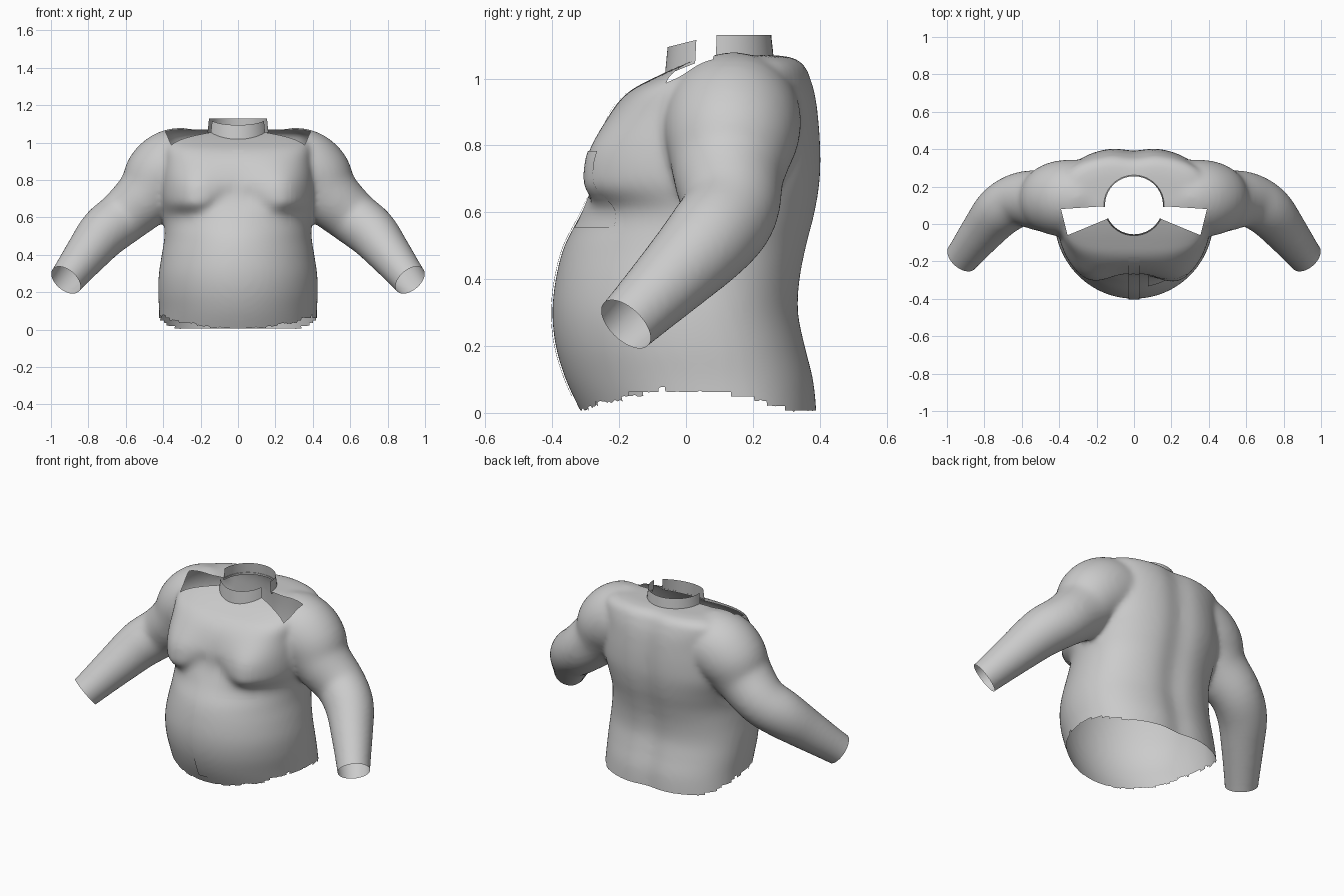
import bpy, bmesh, math
from math import sin, cos, pi
from mathutils import Vector
from mathutils.bvhtree import BVHTree

cube = bpy.data.objects.get("Cube")
if cube:
    bpy.data.objects.remove(cube, do_unlink=True)

grey = bpy.data.materials.new("plain grey cloth")
grey.use_nodes = True
grey.diffuse_color = (0.6, 0.6, 0.6, 1)
grey.node_tree.nodes["Principled BSDF"].inputs["Base Color"].default_value = (0.6, 0.6, 0.6, 1)


def add_object(name, bm):
    mesh = bpy.data.meshes.new(name)
    bm.to_mesh(mesh)
    bm.free()
    mesh.materials.append(grey)
    for p in mesh.polygons:
        p.use_smooth = True
    ob = bpy.data.objects.new(name, mesh)
    bpy.context.collection.objects.link(ob)
    return ob


def loft(bm, rings, closed=True):
    """Skin a list of point rings; closed rings also get end caps."""
    rows = [[bm.verts.new(p) for p in ring] for ring in rings]
    n = len(rows[0])
    for a, b in zip(rows, rows[1:]):
        for i in range(n if closed else n - 1):
            j = (i + 1) % n
            bm.faces.new((a[i], a[j], b[j], b[i]))
    if closed:
        bm.faces.new(rows[0][::-1])
        bm.faces.new(rows[-1])


def spline(table, steps=5):
    """Smooth curve through every row of a table."""
    rows = [Vector(r) for r in table]
    out = []
    for i in range(len(rows) - 1):
        p0, p1, p2 = rows[max(i - 1, 0)], rows[i], rows[i + 1]
        p3 = rows[min(i + 2, len(rows) - 1)]
        for k in range(steps):
            t = k / steps
            out.append(p1 + (p2 - p0) * (t / 2) + (2 * p0 - 5 * p1 + 4 * p2 - p3) * (t * t / 2)
                       + (3 * p1 - p0 - 3 * p2 + p3) * (t ** 3 / 2))
    return out + [rows[-1]]


def ease(t):
    t = max(0, min(1, t))
    return t * t * (3 - 2 * t)


# torso sections: height, half width, front y, back y, front squareness
TORSO = [(-.06, .42, -.28, .4, 2), (0, .422, -.313, .4, 2), (.1, .422, -.36, .39, 2),
         (.2, .427, -.39, .365, 2), (.3, .423, -.4, .345, 2), (.4, .408, -.39, .35, 2),
         (.5, .393, -.364, .37, 2), (.6, .397, -.312, .395, 2.1), (.7, .412, -.27, .41, 2.9),
         (.8, .412, -.258, .411, 3), (.9, .405, -.222, .403, 3.2), (.96, .405, -.172, .393, 3.6),
         (1.0, .4, -.1, .38, 4), (1.035, .38, -.025, .365, 4), (1.06, .33, .04, .335, 3.5),
         (1.07, .27, .09, .28, 3)]
# arm path: x, y, z, radius
ARM = [(.2, .15, .86, .19), (.32, .14, .875, .205), (.41, .135, .82, .2),
       (.49, .128, .715, .168), (.61, .13, .605, .146), (.715, .07, .52, .138),
       (.81, -.04, .405, .117), (.92, -.18, .265, .093), (.98, -.25, .195, .09)]
CUFF = Vector((.92, -.18, .265))
CUFF_DIR = Vector((.52, -.59, -.61)).normalized()


def chest(x, z):
    """Fold that is sharp below and fades out upward."""
    x = abs(x)
    crease = .605 + 3.2 * max(0, .25 - x) ** 2
    shape = ease((z - crease) / .08) * (1 - ease((z - .73) / .23))
    return .06 * shape * math.exp(-((x - .25) / .14) ** 2)


def torso_ring(z, a, front, back, power):
    mid, ring = front + .57 * (back - front), []
    for i in range(80):
        t = 2 * pi * i / 80
        c, s = cos(t), sin(t)
        p = power if s < 0 else 2.3
        x = a * math.copysign(abs(c) ** (2 / p), c)
        if s < 0:
            y = mid - (mid - front) * abs(s) ** (2 / p) - chest(x, z) * min(1, -3 * s)
        else:  # groove along the spine
            y = mid + (back - mid) * s ** (2 / p) - .02 * math.exp(-(x / .08) ** 2)
        ring.append((x, y, z))
    return ring


def arm_rings(side):
    path = spline(ARM)
    pts = [p.to_3d() for p in path]
    rings = []
    for i, p in enumerate(pts):
        d = pts[min(i + 1, len(pts) - 1)] - pts[max(i - 1, 0)]
        q = d.to_track_quat('Z', 'Y')
        ring = []
        for k in range(40):
            t = 2 * pi * k / 40
            v = p + q @ Vector((cos(t), sin(t), 0)) * path[i][3]
            ring.append((v.x * side, v.y, v.z))
        rings.append(ring)
    return rings


# body volume: torso and sleeves fused into one skin
bm = bmesh.new()
loft(bm, [torso_ring(*r) for r in spline(TORSO)])
for side in (1, -1):
    loft(bm, arm_rings(side))
bmesh.ops.recalc_face_normals(bm, faces=bm.faces)
jacket = add_object("jacket_body", bm)
remesh = jacket.modifiers.new("fuse", 'REMESH')
remesh.mode = 'VOXEL'
remesh.voxel_size = .014
smooth = jacket.modifiers.new("soften", 'SMOOTH')
smooth.factor = .5
smooth.iterations = 12
bpy.context.view_layer.update()
fused = bpy.data.meshes.new_from_object(jacket.evaluated_get(bpy.context.evaluated_depsgraph_get()))
jacket.modifiers.clear()
bm = bmesh.new()
bm.from_mesh(fused)
bpy.data.meshes.remove(fused)


def cut(test, point, normal, clear=False):
    faces = [f for f in bm.faces if test(f.calc_center_median())]
    geom = set(faces)
    for f in faces:
        geom.update(f.verts, f.edges)
    bmesh.ops.bisect_plane(bm, geom=list(geom), dist=1e-5, plane_co=point,
                           plane_no=normal, clear_outer=clear)


def remove(test):
    doomed = [f for f in bm.faces if test(f.calc_center_median())]
    bmesh.ops.delete(bm, geom=doomed, context='FACES')


# open hem with a ragged edge
cut(lambda c: c.z < .1, (0, 0, 0), (0, 0, -1), True)


def hem(c):
    wave = .006 * sin(41 * c.x + 5 * c.y) + .005 * sin(67 * c.y)
    return .004 + max(0, 1 - (c.y / .32) ** 2) * (.066 + wave)


remove(lambda c: abs(c.x) < .6 and c.z < hem(c))

# open cuffs
for side in (1, -1):
    flip = Vector((side, 1, 1))
    cut(lambda c: c.x * side > .75, CUFF * flip, CUFF_DIR * flip, True)

# neck opening and shoulder openings
NECK = Vector((0, .1, 0))
RADIUS = .157
SIDES = 24
WING = [(.13, .033), (.355, -.06), (.39, .08), (.13, .097)]


def edge_normal(a, b):
    return Vector((b[1] - a[1], a[0] - b[0], 0))


wing_edges = list(zip(WING, WING[1:] + WING[:1]))


def in_wing(c):
    p = Vector((abs(c.x), c.y, 0))
    return all((p - Vector((*a, 0))).dot(edge_normal(a, b)) < 0 for a, b in wing_edges)


def in_neck(c):
    r = Vector((c.x, c.y - NECK.y))
    a = (math.atan2(r.y, r.x) % (2 * pi / SIDES)) - pi / SIDES
    return r.length * cos(a) < RADIUS


for side in (1, -1):
    for a, b in wing_edges[:3]:
        n = edge_normal(a, b)
        cut(lambda c: c.z > .9 and .1 < c.x * side < .43 and -.1 < c.y < .13,
            (a[0] * side, a[1], 0), (n.x * side, n.y, 0))
for i in range(SIDES):
    t = 2 * pi * (i + .5) / SIDES
    d = Vector((cos(t), sin(t), 0))
    cut(lambda c: c.z > .9 and .13 < (Vector((c.x, c.y, 0)) - NECK).length < .19
        and (Vector((c.x, c.y, 0)) - NECK).dot(d) > .13, NECK + d * RADIUS, d)
remove(lambda c: c.z > .9 and (in_neck(c) or in_wing(c)))

bmesh.ops.recalc_face_normals(bm, faces=bm.faces)
tree = BVHTree.FromBMesh(bm)
bm.to_mesh(jacket.data)
bm.free()
for p in jacket.data.polygons:
    p.use_smooth = True
if not jacket.data.materials:
    jacket.data.materials.append(grey)


# collar in a front and a back piece
def collar(name, start, end, base, top):
    bm = bmesh.new()
    rows = []
    for radius, height in ((.163, base), (.155, top)):
        row = []
        for i in range(25):
            t = start + (end - start) * i / 24
            y = NECK.y + radius * sin(t)
            row.append((radius * cos(t), y, height(y)))
        rows.append(row)
    loft(bm, rows, closed=False)
    add_object(name, bm)


dip = math.asin(.07 / .157)
collar("front_collar", pi + dip, 2 * pi - dip,
       lambda y: 1.035 + .4 * y, lambda y: 1.108 + .25 * y)
collar("back_collar", -.06, pi + .06, lambda y: 1.055, lambda y: 1.13)


# thin sheets lying on the front
def sheet(name, x0, x1, z0, z1, nx, nz):
    bm = bmesh.new()
    rows = []
    for j in range(nz + 1):
        row = []
        for i in range(nx + 1):
            x, z = x0 + (x1 - x0) * i / nx, z0 + (z1 - z0) * j / nz
            hit = tree.ray_cast(Vector((x, -2, z)), Vector((0, 1, 0)))[0]
            row.append((x, (hit.y if hit else -.2) - .005, z))
        rows.append(row)
    loft(bm, rows, closed=False)
    add_object(name, bm)


sheet("zip_strip", -.03, .03, .05, .96, 4, 48)
sheet("chest_pocket", .075, .283, .555, .783, 12, 14)
